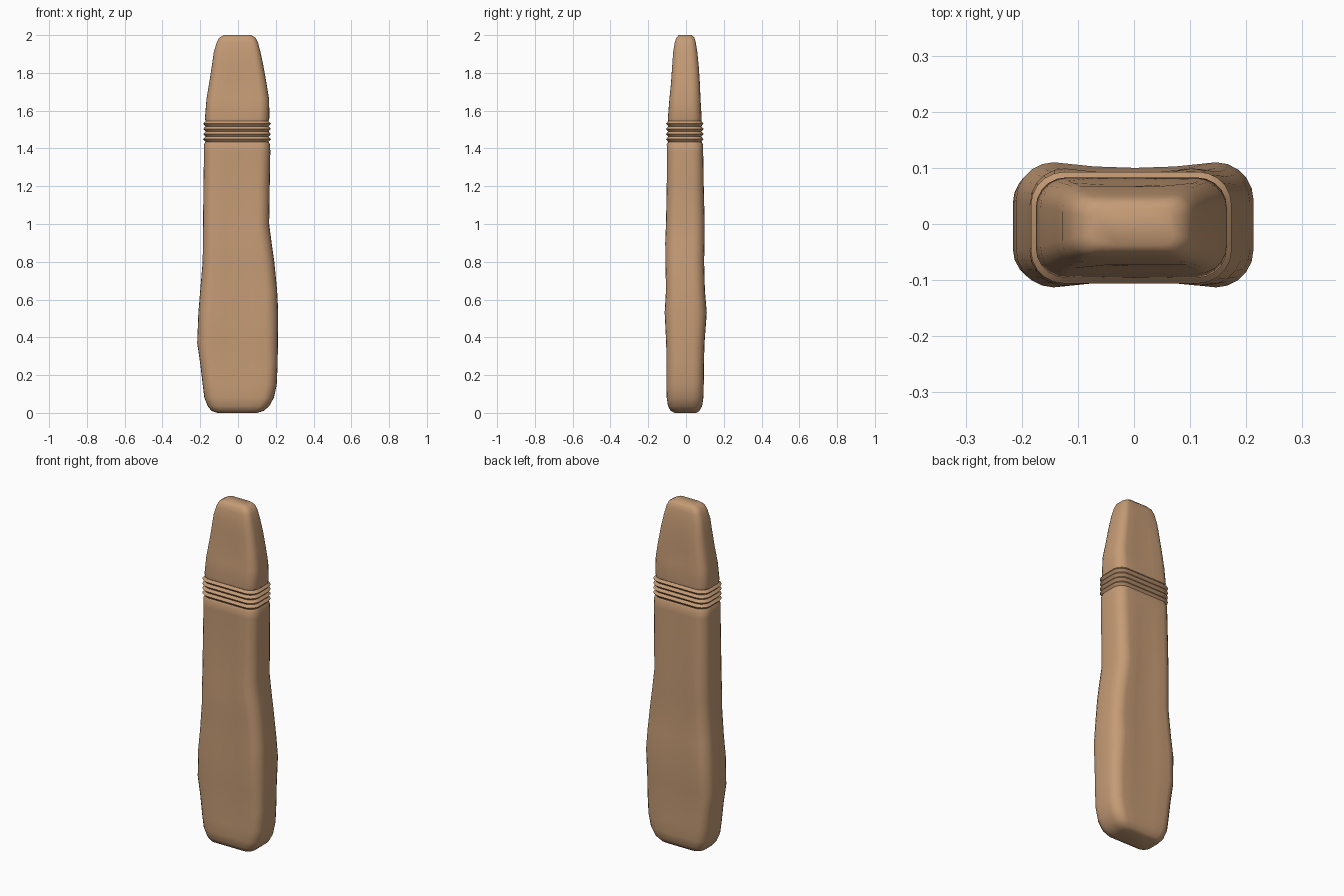
import bpy
import bmesh
import math

if "Cube" in bpy.data.objects:
    bpy.data.objects.remove(bpy.data.objects["Cube"])

tan = bpy.data.materials.new("warm_tan")
tan.use_nodes = True
tan.diffuse_color = (0.56, 0.33, 0.18, 1)
tan.node_tree.nodes["Principled BSDF"].inputs["Base Color"].default_value = tan.diffuse_color


def section(z, left, right, front, back, pinch=0.0):
    """Rounded rectangle outline with slightly hollow wide faces."""
    cx, cy = (left + right) / 2, (front + back) / 2
    hx, hy = (right - left) / 2, (back - front) / 2
    r = min(hx, hy) * 0.6
    points = []
    for quarter, (sx, sy) in enumerate([(1, 1), (-1, 1), (-1, -1), (1, -1)]):
        for step in range(6):
            a = math.pi / 2 * (quarter + step / 5)
            points.append((cx + sx * (hx - r) + r * math.cos(a),
                           cy + sy * (hy - r) + r * math.sin(a), z))
        # hollow point at the middle of each wide face
        if quarter in (0, 2):
            for t in (0.5, 0, -0.5):
                points.append((cx + sx * t * (hx - r),
                               cy + sy * (hy - pinch * (1 - t * t)), z))
    return points


def loft(name, sections, cap_bottom=False, cap_top=False):
    bm = bmesh.new()
    rings = [[bm.verts.new(p) for p in section(*s)] for s in sections]
    for low, high in zip(rings, rings[1:]):
        for i in range(len(low)):
            j = (i + 1) % len(low)
            bm.faces.new((low[i], low[j], high[j], high[i]))
    if cap_bottom:
        bm.faces.new(rings[0][::-1])
    if cap_top:
        bm.faces.new(rings[-1])
    mesh = bpy.data.meshes.new(name)
    bm.to_mesh(mesh)
    bm.free()
    mesh.materials.append(tan)
    obj = bpy.data.objects.new(name, mesh)
    bpy.context.collection.objects.link(obj)
    bpy.ops.object.select_all(action='DESELECT')
    obj.select_set(True)
    bpy.context.view_layer.objects.active = obj
    bpy.ops.object.shade_smooth_by_angle(angle=math.radians(50))
    return obj


# Long uneven body: height, left, right, front, back, hollow
loft("handle_body", [
    (0.0, -0.11, 0.10, -0.06, 0.055),
    (0.01, -0.14, 0.135, -0.08, 0.07),
    (0.035, -0.16, 0.165, -0.095, 0.085),
    (0.08, -0.178, 0.19, -0.102, 0.092),
    (0.15, -0.187, 0.205, -0.104, 0.094, 0.004),
    (0.26, -0.2, 0.21, -0.103, 0.095, 0.004),
    (0.37, -0.216, 0.211, -0.105, 0.098, 0.004),
    (0.53, -0.21, 0.213, -0.113, 0.11, 0.01),
    (0.65, -0.2, 0.207, -0.106, 0.1, 0.006),
    (0.8, -0.187, 0.192, -0.109, 0.096, 0.006),
    (0.9, -0.186, 0.178, -0.11, 0.098, 0.008),
    (1.0, -0.185, 0.165, -0.106, 0.099, 0.008),
    (1.2, -0.183, 0.168, -0.102, 0.094, 0.005),
    (1.38, -0.18, 0.171, -0.101, 0.091),
    (1.42, -0.18, 0.17, -0.102, 0.09),
    (1.435, -0.173, 0.163, -0.095, 0.083),
], cap_bottom=True)

# Wrapped neck: alternating grooves and ridges
bands = []
for k in range(9):
    z = 1.435 + 0.0137 * k
    g = 0.009 if k % 2 == 0 else -0.003
    bands.append((z, -0.181 + g, 0.171 - g, -0.103 + g, 0.09 - g))
loft("ridged_neck", bands)

# Tapered upper end
loft("tapered_tip", [
    (1.545, -0.172, 0.162, -0.094, 0.081),
    (1.56, -0.175, 0.166, -0.096, 0.083),
    (1.66, -0.167, 0.165, -0.088, 0.077, 0.004),
    (1.75, -0.152, 0.15, -0.079, 0.073, 0.004),
    (1.84, -0.138, 0.134, -0.073, 0.067),
    (1.91, -0.128, 0.119, -0.068, 0.06),
    (1.96, -0.113, 0.106, -0.06, 0.052),
    (1.985, -0.1, 0.094, -0.052, 0.045),
    (2.0, -0.076, 0.07, -0.038, 0.032),
], cap_top=True)
